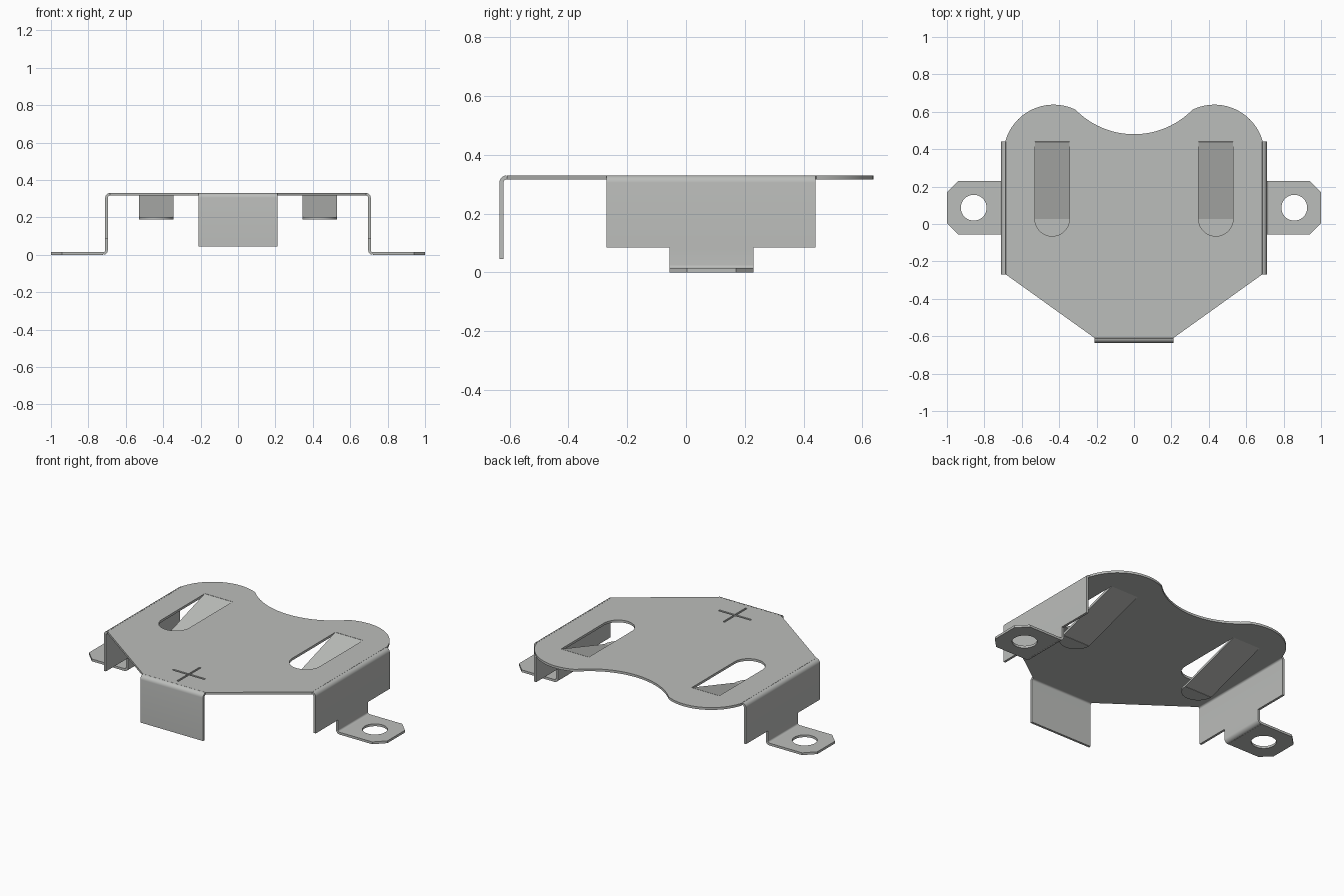
import bpy, bmesh, math
from mathutils import Vector

if "Cube" in bpy.data.objects:
    bpy.data.objects.remove(bpy.data.objects["Cube"])

T = 0.014            # sheet thickness
TOP = 0.33           # top of the plate
R = 0.018            # bend radius on the sheet centreline
ZC = TOP - T / 2     # centreline height of the plate

steel = bpy.data.materials.new("grey_steel")
steel.use_nodes = True
steel.diffuse_color = (0.50, 0.51, 0.495, 1)
steel.node_tree.nodes["Principled BSDF"].inputs["Base Color"].default_value = (0.50, 0.51, 0.495, 1)

parts = []


def arc(cx, cy, r, a0, a1, n):
    """Points on an arc, angles in degrees."""
    angles = [math.radians(a0 + (a1 - a0) * i / n) for i in range(n + 1)]
    return [(cx + r * math.cos(a), cy + r * math.sin(a)) for a in angles]


def mesh_object(name, mesh):
    ob = bpy.data.objects.new(name, mesh)
    bpy.context.collection.objects.link(ob)
    mesh.materials.clear()
    mesh.materials.append(steel)
    parts.append(ob)
    return ob


def sheet(name, loops, z0, z1):
    """Flat sheet from an outline and optional hole loops."""
    cu = bpy.data.curves.new(name + "_outline", 'CURVE')
    cu.dimensions, cu.fill_mode, cu.extrude = '2D', 'BOTH', (z1 - z0) / 2
    for loop in loops:
        sp = cu.splines.new('POLY')
        sp.points.add(len(loop) - 1)
        for p, (x, y) in zip(sp.points, loop):
            p.co = (x, y, 0, 1)
        sp.use_cyclic_u = True
    tmp = bpy.data.objects.new(name + "_tmp", cu)
    mesh = bpy.data.meshes.new_from_object(tmp)
    bpy.data.objects.remove(tmp)
    bpy.data.curves.remove(cu)
    bm = bmesh.new()
    bm.from_mesh(mesh)
    bmesh.ops.remove_doubles(bm, verts=bm.verts, dist=1e-5)
    bmesh.ops.translate(bm, verts=bm.verts, vec=(0, 0, (z0 + z1) / 2))
    bmesh.ops.recalc_face_normals(bm, faces=bm.faces)
    bm.to_mesh(mesh)
    bm.free()
    return mesh_object(name, mesh)


def strip(name, path, w0, w1, along):
    """Bent strip: a centreline path thickened by T, spanning w0..w1 along x or y."""
    pts = [Vector(p) for p in path]
    offsets = []
    for i in range(len(pts)):
        dirs = [(pts[j + 1] - pts[j]).normalized() for j in (i - 1, i) if 0 <= j < len(pts) - 1]
        d = sum(dirs, Vector((0, 0))).normalized()
        offsets.append(Vector((-d.y, d.x)) * (T / 2) / d.dot(dirs[0]))
    ring = [p + o for p, o in zip(pts, offsets)], [p - o for p, o in zip(pts, offsets)]
    bm = bmesh.new()

    def row(side, w):
        return [bm.verts.new((w, p.x, p.y) if along == 'x' else (p.x, w, p.y)) for p in ring[side]]

    rows = [row(0, w0), row(0, w1), row(1, w1), row(1, w0)]
    for k in range(4):
        a, b = rows[k], rows[(k + 1) % 4]
        for i in range(len(pts) - 1):
            bm.faces.new((a[i], a[i + 1], b[i + 1], b[i]))
    for i in (0, -1):
        bm.faces.new([r[i] for r in rows])
    bmesh.ops.recalc_face_normals(bm, faces=bm.faces)
    mesh = bpy.data.meshes.new(name)
    bm.to_mesh(mesh)
    bm.free()
    return mesh_object(name, mesh)


def mirrored(ob):
    ob.modifiers.new("mirror", 'MIRROR')


# Top plate: tapered front, two rounded lobes and a scooped back edge
half = [(0.21, -0.61), (0.685, -0.27), (0.685, 0.44)]
half += arc(0.43, 0.37, 0.268, 16, 116, 24)
inner = half[-1]
rs = (inner[0] ** 2 + (inner[1] - 0.48) ** 2) / (2 * (inner[1] - 0.48))
a_end = math.degrees(math.atan2(inner[1] - 0.48 - rs, inner[0]))
scoop = arc(0, 0.48 + rs, rs, a_end, -180 - a_end, 28)
outline = half + scoop[1:-1] + [(-x, y) for x, y in reversed(half)]

# Slots with rounded front ends
SX, SR, SY = 0.4375, 0.0925, 0.0275
slot = [(SX + SR, 0.44), (SX - SR, 0.44)] + arc(SX, SY, SR, 180, 360, 20)
plate = sheet("top_plate", [outline, slot, [(-x, y) for x, y in slot]], TOP - T, TOP)

# Shallow engraved cross near the front
L, W, CY = 0.108, 0.006, -0.47
quarter = [(L, -W), (L, W), (W, W)]
cross, pts = [], quarter
for _ in range(4):
    cross += [(x, y + CY) for x, y in pts]
    pts = [(-y, x) for x, y in pts]
cutter = sheet("cross_cutter", [cross], TOP - 0.008, TOP + 0.02)
cutter.hide_render = True
cut = plate.modifiers.new("cross", 'BOOLEAN')
cut.operation, cut.object, cut.solver = 'DIFFERENCE', cutter, 'EXACT'
bpy.context.view_layer.update()
deps = bpy.context.evaluated_depsgraph_get()
engraved = bpy.data.meshes.new_from_object(plate.evaluated_get(deps))
plate.modifiers.clear()
plate.data = engraved
parts.remove(cutter)
bpy.data.objects.remove(cutter)

# Spring tongues sloping down below the slots, with flat rounded tips
ZT = 0.195
mirrored(strip("spring_tongue", [(0.44, ZC), (SY, ZT)], SX - SR, SX + SR, 'x'))
mirrored(sheet("tongue_tip", [arc(SX, SY, SR, 180, 360, 20)], ZT - T / 2, ZT + T / 2))

# Front flap
front = arc(-0.61, ZC - R, R, 90, 180, 6) + [(-0.61 - R, 0.045)]
strip("front_flap", front, -0.21, 0.21, 'x')

# Side walls and the narrower legs below them
XW = 0.685 + R
wall = arc(0.685, ZC - R, R, 90, 0, 6) + [(XW, 0.085)]
mirrored(strip("side_wall", wall, -0.27, 0.44, 'y'))
leg = [(XW, 0.085)] + arc(XW + R, T / 2 + R, R, 180, 270, 6)
Y0, Y1 = -0.057, 0.23
mirrored(strip("side_leg", leg, Y0, Y1, 'y'))

# Mounting feet with clipped corners and a round hole
C = 0.06
foot = [(XW + R, Y0), (1 - C, Y0), (1, Y0 + C), (1, Y1 - C), (1 - C, Y1), (XW + R, Y1)]
hole = arc(0.857, 0.087, 0.069, 0, 360, 40)[:-1]
mirrored(sheet("mounting_foot", [foot, hole], 0, T))

# Smooth the bends and round edges, keep folds sharp
bpy.ops.object.select_all(action='DESELECT')
for ob in parts:
    ob.select_set(True)
bpy.context.view_layer.objects.active = plate
bpy.ops.object.shade_smooth_by_angle(angle=math.radians(30))
